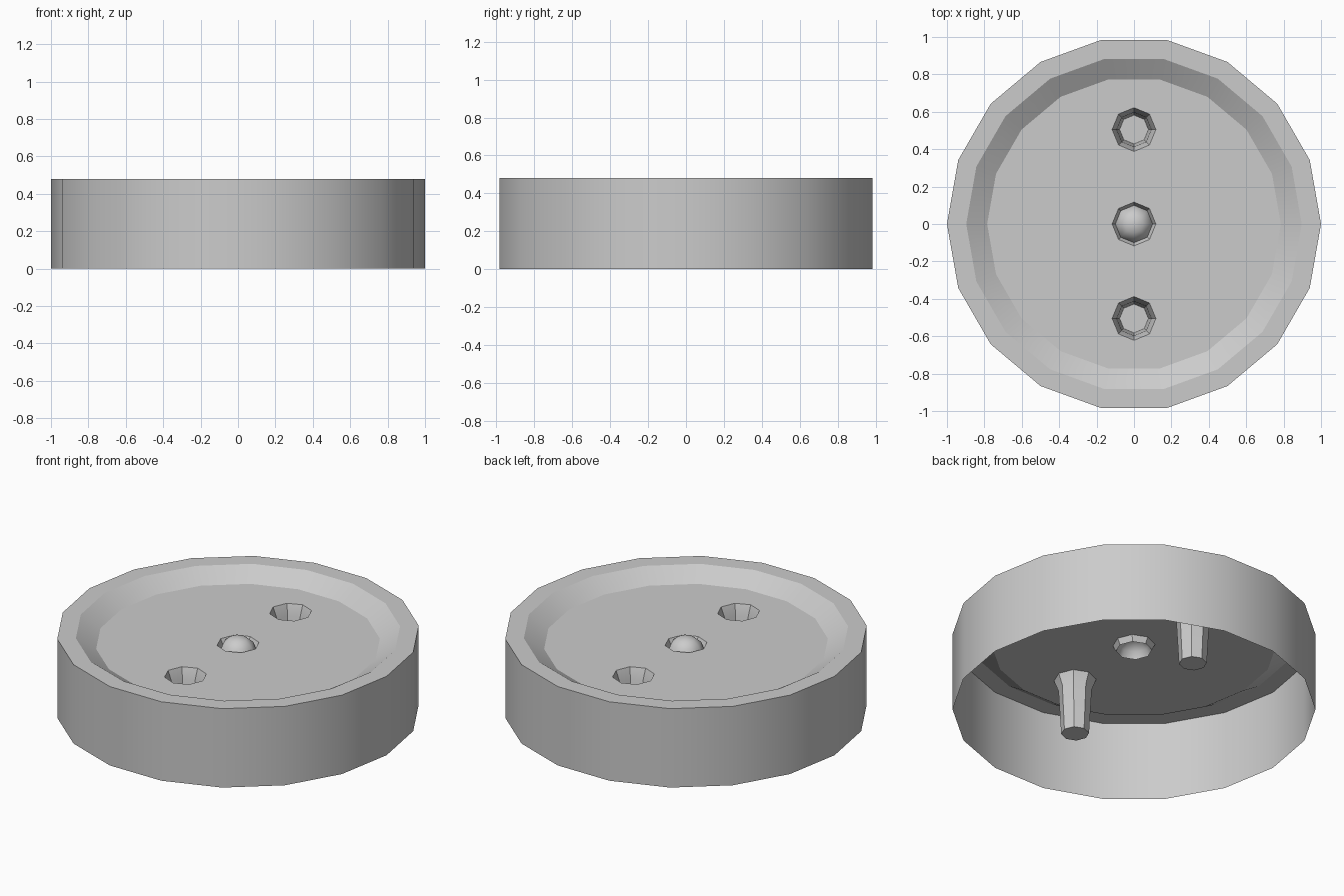
import bpy, bmesh
from math import cos, sin, pi, radians

if "Cube" in bpy.data.objects:
    bpy.data.objects.remove(bpy.data.objects["Cube"])

RIM, FLOOR = 0.48, 0.41


def ring(bm, n, r, z, y=0.0):
    return [bm.verts.new((r * cos(2 * pi * i / n), y + r * sin(2 * pi * i / n), z))
            for i in range(n)]


def bridge(bm, a, b):
    n = len(a)
    for i in range(n):
        j = (i + 1) % n
        bm.faces.new((a[i], a[j], b[j], b[i]))


def loft(bm, n, profile, y=0.0):
    rings = [ring(bm, n, r, z, y) for r, z in profile]
    for a, b in zip(rings, rings[1:]):
        bridge(bm, a, b)
    return rings


def loop_edges(bm, loop):
    out = []
    for i, v in enumerate(loop):
        w = loop[(i + 1) % len(loop)]
        out.append(bm.edges.get((v, w)) or bm.edges.new((v, w)))
    return out


def finish(bm, name, angle=30):
    me = bpy.data.meshes.new(name)
    bm.to_mesh(me)
    bm.free()
    ob = bpy.data.objects.new(name, me)
    bpy.context.collection.objects.link(ob)
    bpy.ops.object.select_all(action='DESELECT')
    ob.select_set(True)
    bpy.context.view_layer.objects.active = ob
    bpy.ops.object.shade_smooth_by_angle(angle=radians(angle))
    return ob


# Thin 18-sided shell: open-bottomed wall, rim and dished floor with sockets
bm = bmesh.new()
shell = loft(bm, 18, [(1.0, 0.0), (1.0, RIM), (0.897, RIM), (0.785, FLOOR)])
edges = loop_edges(bm, shell[-1])

# Two deep tapered pegs, hollow from above
for y in (-0.505, 0.505):
    peg = loft(bm, 8, [(0.117, FLOOR), (0.092, 0.345), (0.077, 0.07)], y)
    bm.faces.new(peg[-1])
    edges += loop_edges(bm, peg[0])

# Shallow seat for the centre button
seat = loft(bm, 8, [(0.117, FLOOR), (0.1, 0.375)])
edges += loop_edges(bm, seat[0])

# Floor plate around the three openings
bmesh.ops.triangle_fill(bm, edges=edges, use_beauty=True, use_dissolve=False,
                        normal=(0, 0, 1))
bmesh.ops.recalc_face_normals(bm, faces=bm.faces)
floor = [f for f in bm.faces if all(abs(v.co.z - FLOOR) < 1e-5 for v in f.verts)]
if floor[0].normal.z < 0:
    bmesh.ops.reverse_faces(bm, faces=bm.faces)
finish(bm, "dished_shell")

# Domed centre button
bm = bmesh.new()
dome = loft(bm, 8, [(0.1, 0.375), (0.085, 0.415), (0.05, 0.443)])
tip = bm.verts.new((0, 0, 0.453))
top = dome[-1]
for i in range(8):
    bm.faces.new((top[i], top[(i + 1) % 8], tip))
bmesh.ops.recalc_face_normals(bm, faces=bm.faces)
if bm.faces[:][-1].normal.z < 0:
    bmesh.ops.reverse_faces(bm, faces=bm.faces)
finish(bm, "centre_button", 60)
